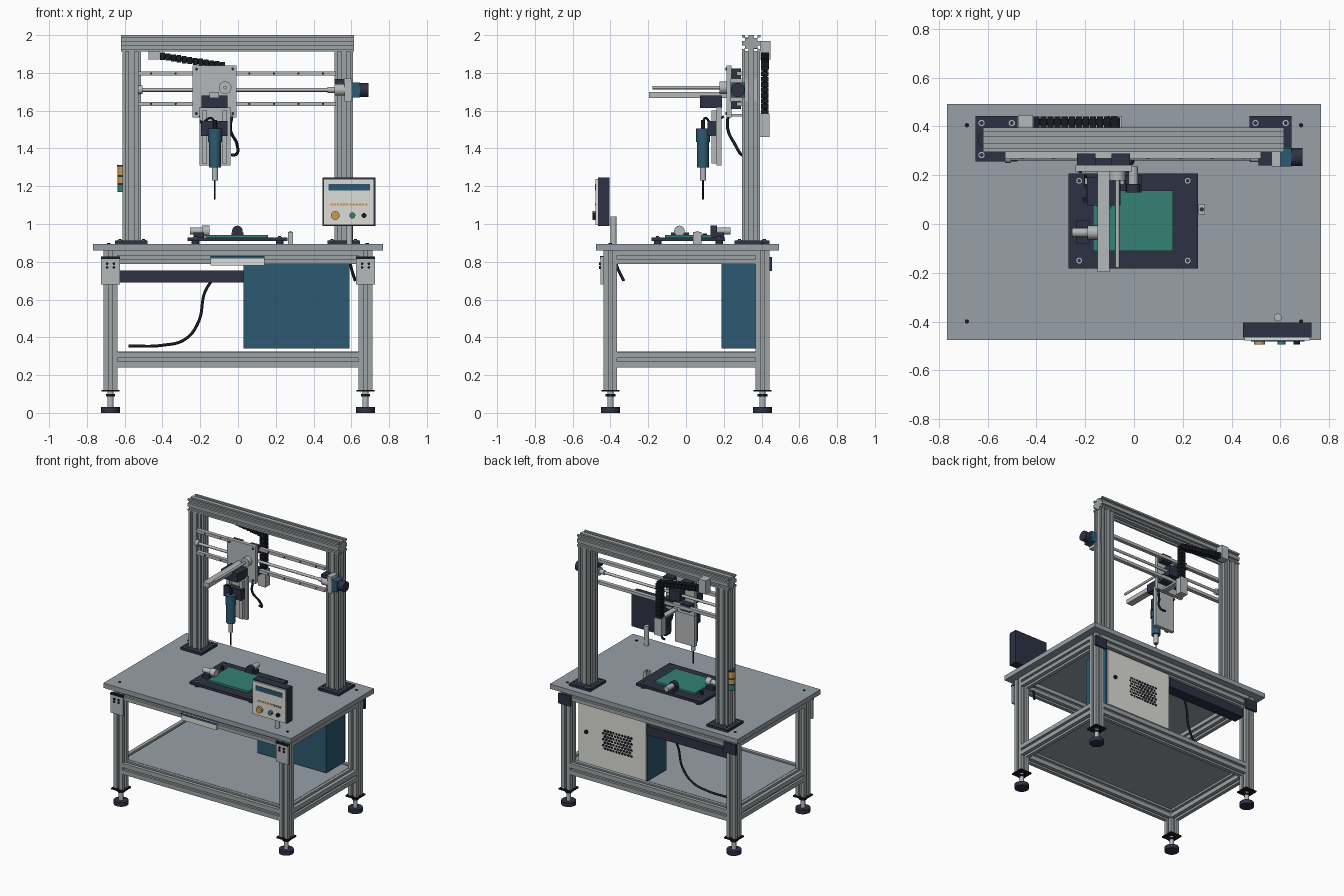
import bpy, bmesh, math
from mathutils import Vector

cube = bpy.data.objects.get("Cube")
if cube:
    bpy.data.objects.remove(cube, do_unlink=True)


def material(name, r, g, b):
    m = bpy.data.materials.new(name)
    m.use_nodes = True
    m.diffuse_color = (r, g, b, 1)
    m.node_tree.nodes["Principled BSDF"].inputs["Base Color"].default_value = (r, g, b, 1)
    return m


ALU = material("aluminium", .34, .37, .38)
TOP = material("grey steel", .31, .35, .39)
LIGHT = material("light metal", .46, .48, .49)
DARK = material("dark navy", .026, .031, .056)
BLACK = material("black", .01, .011, .016)
BLUE = material("steel blue", .026, .1, .165)
GREEN = material("board green", .035, .22, .175)
WHITE = material("off white", .72, .73, .69)
AMBER = material("amber", .6, .33, .08)
made = []


def finish(name, bm, mat):
    bmesh.ops.recalc_face_normals(bm, faces=bm.faces)
    mesh = bpy.data.meshes.new(name)
    bm.to_mesh(mesh)
    bm.free()
    mesh.materials.append(mat)
    ob = bpy.data.objects.new(name, mesh)
    bpy.context.collection.objects.link(ob)
    made.append(ob)
    return ob


def box(name, mat, x, y, z, bevel=0):
    """Box from (low, high) spans."""
    bm = bmesh.new()
    bmesh.ops.create_cube(bm, size=1)
    for v in bm.verts:
        v.co = [s[0] + (c + .5) * (s[1] - s[0]) for c, s in zip(v.co, (x, y, z))]
    if bevel:
        bmesh.ops.bevel(bm, geom=bm.edges[:], offset=bevel, segments=2, affect='EDGES', profile=.5)
    return finish(name, bm, mat)


def rod(name, mat, a, b, r, sides=24):
    """Cylinder between two points."""
    a, b = Vector(a), Vector(b)
    bm = bmesh.new()
    bmesh.ops.create_cone(bm, cap_ends=True, segments=sides, radius1=r, radius2=r, depth=(b - a).length)
    rot = (b - a).to_track_quat('Z', 'Y').to_matrix()
    for v in bm.verts:
        v.co = rot @ v.co + (a + b) / 2
    return finish(name, bm, mat)


def extrusion(name, axis, span, u, v, slots):
    """Slotted profile along an axis; u and v are spans on the other two axes."""
    w, h = u[1] - u[0], v[1] - v[0]
    d, s = .016, .009
    pts = []
    sides = (((0, 0), (1, 0), w), ((w, 0), (0, 1), h), ((w, h), (-1, 0), w), ((0, h), (0, -1), h))
    for (ox, oy), (dx, dy), length in sides:
        walk = [(0, 0)]
        for i in range(slots):
            c = length * (i + .5) / slots
            walk += [(c - s, 0), (c - s, d), (c + s, d), (c + s, 0)]
        pts += [(u[0] + ox + dx * t - dy * e, v[0] + oy + dy * t + dx * e) for t, e in walk]
    bm = bmesh.new()
    ring = []
    for p, q in pts:
        co = [p, q]
        co.insert("xyz".index(axis), span[0])
        ring.append(bm.verts.new(co))
    face = bm.faces.new(ring)
    new = bmesh.ops.extrude_face_region(bm, geom=[face])["geom"]
    step = [span[1] - span[0] if axis == k else 0 for k in "xyz"]
    bmesh.ops.translate(bm, vec=step, verts=[g for g in new if isinstance(g, bmesh.types.BMVert)])
    return finish(name, bm, ALU)


def cable(name, pts, r=.008):
    cu = bpy.data.curves.new(name, 'CURVE')
    cu.dimensions = '3D'
    cu.bevel_depth, cu.bevel_resolution, cu.use_fill_caps = r, 2, True
    sp = cu.splines.new('BEZIER')
    sp.bezier_points.add(len(pts) - 1)
    for bp, p in zip(sp.bezier_points, pts):
        bp.co = p
        bp.handle_left_type = bp.handle_right_type = 'AUTO'
    cu.materials.append(BLACK)
    ob = bpy.data.objects.new(name, cu)
    bpy.context.collection.objects.link(ob)


# Table frame, feet and corner brackets
box("table_top", TOP, (-.767, .767), (-.476, .493), (.86, .895))
for x in (-.675, .675):
    for y in (-.4, .405):
        extrusion("leg", 'z', (.12, .86), (x - .036, x + .036), (y - .036, y + .036), 1)
        box("leg_end_plate", BLACK, (x - .048, x + .048), (y - .048, y + .048), (.112, .122))
        rod("foot_stem", LIGHT, (x, y, .02), (x, y, .115), .016)
        rod("foot_nut", BLACK, (x, y, .088), (x, y, .1), .026, 6)
        rod("foot_pad", DARK, (x, y, 0), (x, y, .03), .05)
        rod("table_bolt", BLACK, (x * 1.015, y, .89), (x * 1.015, y, .899), .009, 12)
    extrusion("lower_side_rail", 'y', (-.365, .37), (x - .036, x + .036), (.24, .322), 1)
    extrusion("upper_side_rail", 'y', (-.365, .37), (x - .036, x + .036), (.787, .86), 1)
    box("front_bracket", LIGHT, (x - .05, x + .05), (-.452, -.436), (.68, .825))
    box("front_bracket_cap", BLACK, (x - .05, x + .05), (-.456, -.436), (.815, .828))
    box("back_bracket", DARK, (x - .05, x + .05), (.441, .456), (.75, .825))
    for dx in (-.018, .018):
        for z in (.77, .79):
            rod("bracket_bolt", BLACK, (x + dx, -.46, z), (x + dx, -.45, z), .007, 10)
for y in (-.4, .405):
    extrusion("lower_long_rail", 'x', (-.64, .64), (y - .036, y + .036), (.24, .322), 1)
    extrusion("upper_long_rail", 'x', (-.64, .64), (y - .036, y + .036), (.787, .86), 1)
box("lower_shelf", TOP, (-.645, .645), (-.37, .375), (.305, .324))
box("front_label_panel", WHITE, (-.145, .14), (-.452, -.436), (.78, .83))
box("front_label_stripe", BLUE, (-.145, .14), (-.456, -.45), (.817, .831))

# Gantry portal
for x in (-.563, .56):
    extrusion("portal_column", 'z', (.905, 1.915), (x - .049, x + .049), (.296, .392), 2)
    box("column_base", DARK, (x - .087, x + .085), (.256, .442), (.895, .912))
    for dx in (-.062, .062):
        for y in (.283, .414):
            rod("base_bolt_washer", LIGHT, (x + dx, y, .91), (x + dx, y, .916), .013, 16)
            rod("base_bolt", DARK, (x + dx, y, .91), (x + dx, y, .921), .009, 6)
extrusion("portal_beam", 'x', (-.62, .615), (.296, .395), (1.913, 2), 2)

# Horizontal axis: guides, screw and motor
for z in (1.797, 1.636):
    box("guide_rail", LIGHT, (-.53, .52), (.268, .296), (z - .011, z + .011))
    for i in range(8):
        x = -.46 + i * .13
        rod("rail_hole", BLACK, (x, .272, z), (x, .266, z), .006, 8)
    for x in (-.195, -.055):
        box("guide_carriage", DARK, (x - .038, x + .038), (.24, .29), (z - .026, z + .026))
rod("lead_screw", LIGHT, (-.52, .27, 1.71), (.5, .27, 1.71), .01, 12)
rod("screw_bearing", LIGHT, (-.53, .272, 1.71), (-.505, .272, 1.71), .022)
rod("screw_coupling", LIGHT, (.475, .27, 1.71), (.53, .27, 1.71), .016)
rod("motor_flange", LIGHT, (.51, .27, 1.71), (.59, .27, 1.71), .03)
box("motor_bracket", LIGHT, (.565, .6), (.235, .375), (1.648, 1.77))
box("motor_body", BLUE, (.59, .645), (.236, .312), (1.67, 1.748))
rod("motor_cap", DARK, (.64, .274, 1.709), (.69, .274, 1.709), .037)
box("motor_terminal", DARK, (.51, .59), (.24, .3), (1.745, 1.768))

# Cross slide and forward arm
box("slide_plate", LIGHT, (-.24, -.008), (.215, .242), (1.565, 1.84))
for x in (-.22, -.028):
    for z in (1.585, 1.82):
        rod("slide_screw", DARK, (x, .218, z), (x, .209, z), .008, 10)
box("forward_arm", LIGHT, (-.15, -.1), (-.197, .216), (1.668, 1.7))
rod("arm_screw", LIGHT, (-.068, -.178, 1.722), (-.068, .22, 1.722), .009, 12)
rod("arm_screw_bearing", LIGHT, (-.068, .178, 1.722), (-.068, .217, 1.722), .033)
box("arm_carriage", DARK, (-.192, -.055), (.075, .19), (1.615, 1.68))
box("nut_block", DARK, (-.16, -.07), (.242, .3), (1.67, 1.75))

# Vertical slide, spindle and needle
box("vertical_plate", LIGHT, (-.203, -.04), (.162, .188), (1.31, 1.62))
for x in (-.175, -.07):
    box("vertical_guide", LIGHT, (x - .012, x + .012), (.135, .163), (1.32, 1.6))
box("spindle_clamp", DARK, (-.197, -.055), (.115, .158), (1.465, 1.545))
SX, SY = -.122, .09
for name, mat, lo, hi, r in (("spindle_cap", BLUE, 1.435, 1.505, .036), ("spindle_body", BLUE, 1.3, 1.44, .031),
                             ("spindle_nozzle", LIGHT, 1.23, 1.305, .016), ("needle", BLACK, 1.13, 1.235, .004),
                             ("cable_gland", BLACK, 1.5, 1.55, .01)):
    rod(name, mat, (SX, SY, lo), (SX, SY, hi), r)
cable("spindle_cable", [(SX, SY, 1.53), (-.14, .1, 1.56), (-.19, .14, 1.535), (-.2, .2, 1.57)], .006)
cable("slide_cable", [(-.03, .222, 1.58), (-.04, .222, 1.5), (-.005, .26, 1.42), (-.008, .29, 1.37), (-.035, .3, 1.365)])

# Drag chain: a sloping run along the beam, then a drop behind the slide
box("chain_anchor", LIGHT, (-.475, -.415), (.392, .448), (1.87, 1.97))
for i in range(12):
    x, z = -.4 + i * .029, 1.888 - i * .0045
    box("chain_link", BLACK, (x - .0125, x + .0125), (.396, .44), (z - .019, z + .019))
for i in range(9):
    z = 1.825 - i * .029
    box("chain_link", BLACK, (-.1, -.058), (.396, .436), (z - .0125, z + .0125))
rod("chain_core", BLACK, (-.41, .418, 1.89), (-.08, .418, 1.84), .013, 8)
rod("chain_core", BLACK, (-.08, .418, 1.84), (-.08, .418, 1.57), .013, 8)
box("chain_bracket", LIGHT, (-.11, -.05), (.392, .442), (1.46, 1.585))
box("chain_arm", LIGHT, (-.1, -.06), (.24, .4), (1.568, 1.583))

# Signal tower on the column side
tower = ((AMBER, .045), (DARK, .012), (AMBER, .03), (DARK, .012), (GREEN, .036))
z = 1.305
for mat, h in tower:
    rod("signal_tower_segment", mat, (-.61, .344, z - h), (-.61, .344, z), .028)
    z -= h
rod("signal_tower_top", DARK, (-.61, .344, 1.305), (-.61, .344, 1.312), .03)

# Operator panel on a post
rod("panel_post", LIGHT, (.59, -.383, .89), (.59, -.383, 1.04), .016)
box("panel_housing", DARK, (.447, .727), (-.466, -.404), (.99, 1.245))
box("panel_face", WHITE, (.453, .721), (-.478, -.465), (.996, 1.239))
box("panel_screen", BLUE, (.48, .7), (-.482, -.476), (1.178, 1.212))
for i in range(12):
    box("panel_strip", AMBER, (.49 + i * .0165, .503 + i * .0165), (-.481, -.476), (1.097, 1.109))
for x, r, mat in ((.515, .023, AMBER), (.605, .016, GREEN), (.667, .013, BLACK)):
    rod("panel_button", mat, (x, -.474, 1.045), (x, -.495, 1.045), r)
cable("panel_cable", [(.59, -.38, .87), (.595, -.37, .79), (.62, -.33, .7)])

# Work fixture with board and clamps
box("fixture_plate", DARK, (-.268, .262), (-.182, .207), (.91, .928))
for x in (-.225, .22):
    for y in (-.15, .177):
        rod("fixture_foot", DARK, (x, y, .894), (x, y, .912), .02)
        rod("fixture_washer", LIGHT, (x, y, .926), (x, y, .932), .012, 16)
        rod("fixture_bolt", DARK, (x, y, .926), (x, y, .936), .008, 6)
box("circuit_board", GREEN, (-.168, .16), (-.11, .137), (.926, .942))
box("left_clamp_base", DARK, (-.235, -.18), (-.08, .015), (.926, .955))
rod("left_clamp_cylinder", LIGHT, (-.255, -.035, .963), (-.19, -.035, .963), .019)
rod("left_clamp_tip", LIGHT, (-.19, -.035, .963), (-.15, -.035, .963), .028)
box("back_clamp_base", DARK, (-.035, .03), (.13, .2), (.926, .955))
rod("back_clamp_cylinder", LIGHT, (-.003, .235, .963), (-.003, .16, .963), .019)
rod("back_clamp_tip", DARK, (-.003, .165, .963), (-.003, .13, .963), .028)
rod("locating_pin", BLACK, (-.2, .1, .926), (-.2, .1, .95), .012, 12)
box("fixture_sensor", LIGHT, (.265, .292), (.038, .082), (.893, .957))
rod("sensor_lens", DARK, (.278, .06, .95), (.278, .06, .96), .009, 12)

# Electrical cabinet with vented rear door
box("cabinet", BLUE, (.03, .59), (.187, .405), (.34, .787))
box("cabinet_door", WHITE, (.036, .584), (.404, .418), (.346, .781))
rod("door_lock", BLACK, (.52, .415, .58), (.52, .428, .58), .014)
for row in range(7):
    for col in range(10):
        x, z = .155 + col * .024 + (row % 2) * .012, .495 + row * .022
        rod("vent_hole", BLACK, (x, .416, z), (x, .4195, z), .0105, 6)

# Cable tray and hanging cable
box("cable_tray", DARK, (-.63, .03), (.335, .42), (.69, .755))
cable("hanging_cable", [(-.14, .36, .7), (-.175, .35, .64), (-.21, .34, .48), (-.28, .33, .39), (-.4, .33, .358), (-.58, .33, .354)])

# Smooth the round parts, keep edges sharp
bpy.ops.object.select_all(action='DESELECT')
for ob in made:
    ob.select_set(True)
bpy.context.view_layer.objects.active = made[0]
bpy.ops.object.shade_smooth_by_angle(angle=math.radians(35))
